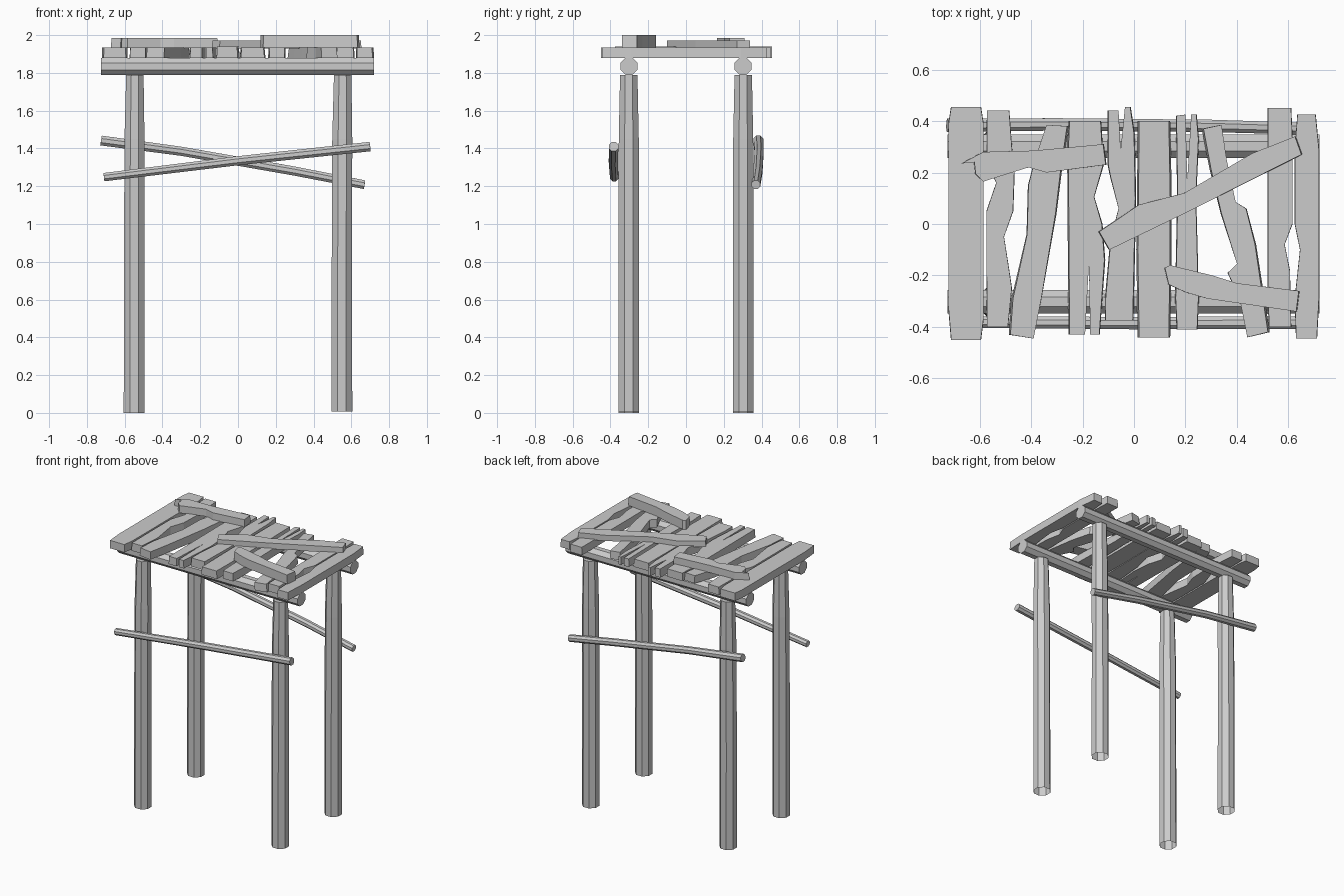
import bpy, bmesh, math
from mathutils import Vector


def finish(name, bm):
    bmesh.ops.recalc_face_normals(bm, faces=bm.faces)
    mesh = bpy.data.meshes.new(name)
    bm.to_mesh(mesh)
    bm.free()
    obj = bpy.data.objects.new(name, mesh)
    bpy.context.collection.objects.link(obj)


def log(name, rings, cap_start=True, sides=8):
    """Rough log through (point, radius) rings."""
    bm = bmesh.new()
    axis = Vector(rings[-1][0]) - Vector(rings[0][0])
    quat = axis.to_track_quat('Z', 'Y')
    loops = []
    for p, r in rings:
        r /= math.cos(math.pi / sides)
        angles = [(k + 0.5) * 2 * math.pi / sides for k in range(sides)]
        loops.append([bm.verts.new(Vector(p) + quat @ Vector((r * math.cos(a), r * math.sin(a), 0)))
                      for a in angles])
    for a, b in zip(loops, loops[1:]):
        for k in range(sides):
            n = (k + 1) % sides
            bm.faces.new((a[k], a[n], b[n], b[k]))
    bm.faces.new(loops[-1])
    if cap_start:
        bm.faces.new(loops[0])
    finish(name, bm)


def plank(name, outline, z0=1.878, z1=1.935, grow=1.06):
    """Extruded top-view outline, slightly wider at the underside."""
    bm = bmesh.new()
    cx = sum(p[0] for p in outline) / len(outline)
    top = [bm.verts.new((x, y, z1)) for x, y in outline]
    low = [bm.verts.new((cx + (x - cx) * grow, y, z0)) for x, y in outline]
    bm.faces.new(top)
    bm.faces.new(low)
    for k in range(len(top)):
        n = (k + 1) % len(top)
        bm.faces.new((top[k], top[n], low[n], low[k]))
    finish(name, bm)


# Posts, open at the foot, narrowing near the top
for xs, side in ((-1, "left"), (1, "right")):
    for ys, end in ((-1, "front"), (1, "back")):
        x, y = 0.55 * xs, 0.303 * ys
        foot = 0.0 if xs < 0 else 0.008
        log(f"{end}_{side}_post", [((x, y, foot), 0.055), ((x, y, 0.75), 0.054),
                                   ((x + 0.002, y, 1.45), 0.053), ((x + 0.004, y, 1.79), 0.046)],
            cap_start=False)

# Beams under the deck
for ys, end in ((-1, "front"), (1, "back")):
    log(f"{end}_beam", [((-0.725, 0.302 * ys, 1.835), 0.045), ((0.72, 0.302 * ys, 1.835), 0.045)])

# Crossing braces on the outside of the posts
log("front_brace", [((-0.71, -0.38, 1.248), 0.022), ((0, -0.385, 1.335), 0.024), ((0.70, -0.383, 1.41), 0.025)])
log("back_brace", [((-0.725, 0.383, 1.442), 0.026), ((-0.3, 0.387, 1.385), 0.024),
                   ((0.3, 0.381, 1.28), 0.024), ((0.67, 0.37, 1.208), 0.023)])

# Deck planks, left to right
plank("deck_plank_1", [(-.71, .455), (-.595, .455), (-.585, .39), (-.585, -.37), (-.595, -.45),
                       (-.71, -.45), (-.72, -.33), (-.72, .39)], grow=1.02)
plank("deck_plank_2", [(-.57, .44), (-.485, .44), (-.475, .3), (-.465, .2), (-.47, .05), (-.505, -.05),
                       (-.485, -.18), (-.475, -.25), (-.49, -.4), (-.57, -.4), (-.572, -.2),
                       (-.572, .05), (-.535, .16), (-.572, .24)], grow=1.03)
plank("deck_plank_3", [(-.34, .385), (-.26, .38), (-.285, .21), (-.305, .04), (-.36, -.29), (-.39, -.445),
                       (-.48, -.43), (-.47, -.29), (-.415, -.04), (-.41, .15), (-.385, .25)])
plank("deck_plank_4", [(-.25, .4), (-.13, .4), (-.12, .23), (-.155, .105), (-.125, 0), (-.115, -.14),
                       (-.135, -.43), (-.17, -.43), (-.175, -.15), (-.19, -.43), (-.25, -.43), (-.255, .29)])
plank("deck_plank_5", [(-.1, .44), (-.06, .44), (-.052, .29), (-.035, .455), (-.015, .455), (0, .35),
                       (.005, .1), (0, -.14), (-.005, -.375), (-.11, -.375), (-.11, -.29),
                       (-.09, -.06), (-.06, .06), (-.09, .18), (-.1, .23)], z1=1.94)
plank("deck_plank_6", [(.02, .4), (.135, .4), (.14, .14), (.14, -.1), (.135, -.44),
                       (.02, -.44), (.015, -.1), (.018, .14)], grow=1.1)
plank("deck_plank_7", [(.165, .42), (.2, .425), (.207, .17), (.222, .425), (.242, .425), (.25, .33),
                       (.24, .1), (.25, -.29), (.245, -.41), (.168, -.41), (.162, -.29), (.17, .1)])
plank("deck_plank_8", [(.27, .37), (.34, .385), (.36, .25), (.395, .085), (.435, .06), (.47, -.08),
                       (.495, -.25), (.52, -.42), (.44, -.44), (.41, -.29), (.365, -.19),
                       (.4, -.155), (.34, .04), (.3, .21)])
plank("deck_plank_9", [(.52, .45), (.61, .45), (.615, .33), (.615, 0), (.585, -.08), (.605, -.18),
                       (.61, -.4), (.525, -.4), (.52, -.25), (.52, .1)], grow=1.03)
plank("deck_plank_10", [(.635, .425), (.705, .425), (.718, .29), (.718, -.29), (.71, -.445), (.63, -.445),
                        (.625, -.29), (.645, -.1), (.625, 0), (.625, .29)], grow=1.03)

# Loose boards lying across the deck
plank("loose_board_left", [(-.67, .235), (-.585, .28), (-.39, .285), (-.12, .31), (-.11, .23), (-.34, .2),
                           (-.41, .22), (-.585, .165), (-.615, .195), (-.62, .24)], 1.932, 1.985, 1.01)
plank("loose_board_middle", [(-.135, -.03), (.02, .075), (.195, .12), (.46, .275), (.625, .34),
                             (.65, .27), (.215, .05), (-.095, -.1)], 1.93, 1.972, 1.01)
plank("loose_board_right", [(.12, -.17), (.14, -.16), (.305, -.2), (.4, -.23), (.64, -.26),
                            (.63, -.34), (.285, -.29), (.2, -.265), (.135, -.235)], 1.935, 2.0, 1.01)
